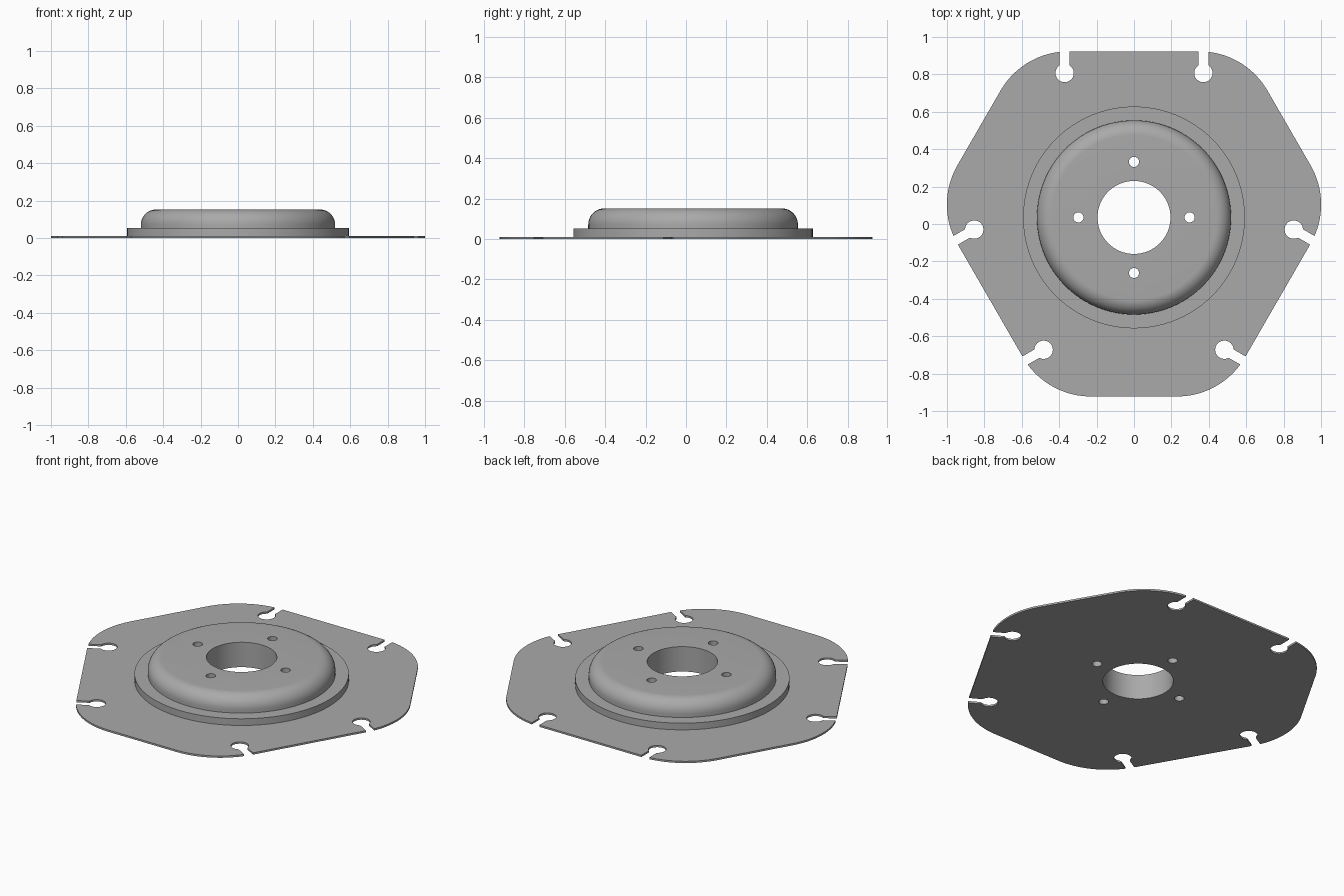
import bpy, bmesh, math
from math import pi, cos, sin, radians

if "Cube" in bpy.data.objects:
    bpy.data.objects.remove(bpy.data.objects["Cube"])

CY = 0.035             # centre of the round features
PLATE_T = 0.011
HOLE_R, BOLT_R, BOLT_D = 0.195, 0.027, 0.297

mat = bpy.data.materials.new("grey_metal")
mat.diffuse_color = (0.4, 0.4, 0.4, 1)
mat.use_nodes = True
mat.node_tree.nodes["Principled BSDF"].inputs["Base Color"].default_value = mat.diffuse_color


def arc(cx, cy, r, a0, a1, n):
    return [(cx + r * cos(a0 + (a1 - a0) * i / n), cy + r * sin(a0 + (a1 - a0) * i / n))
            for i in range(n + 1)]


def circle(cx, cy, r, n):
    return arc(cx, cy, r, 0, 2 * pi, n)[:-1]


BOLTS = [(BOLT_D * cos(k * pi / 2), BOLT_D * sin(k * pi / 2)) for k in range(4)]


# Outline: one third of the rounded hexagon, with two keyhole slots, turned three times
def outline():
    d, r, x0 = 0.888, 0.42, 0.35           # short side distance, corner radius, tangent x
    sx, hw, ky, kr = 0.371, 0.026, 0.772, 0.049  # slot centre, half width, keyhole
    half = arc(x0, d - r, r, radians(30), math.acos((sx + hw - x0) / r), 20)
    half.append((sx + hw, ky + math.sqrt(kr**2 - hw**2)))
    a = math.acos(hw / kr)
    half += arc(sx, ky, kr, a, a - 2 * pi + (pi - 2 * a), 28)[1:]
    half.append((sx - hw, d))
    third = half + [(-x, y) for x, y in reversed(half)]
    pts = []
    for k in range(3):
        c, s = cos(k * 2 * pi / 3), sin(k * 2 * pi / 3)
        pts += [(x * c - y * s, x * s + y * c) for x, y in third]
    return pts


def extruded(name, loops, z0, z1):
    """Flat filled shape; inner loops become holes."""
    cu = bpy.data.curves.new(name, 'CURVE')
    cu.dimensions, cu.fill_mode, cu.extrude = '2D', 'BOTH', (z1 - z0) / 2
    for loop in loops:
        sp = cu.splines.new('POLY')
        sp.points.add(len(loop) - 1)
        for p, (x, y) in zip(sp.points, loop):
            p.co = (x, y, 0, 1)
        sp.use_cyclic_u = True
    ob = bpy.data.objects.new(name, cu)
    bpy.context.collection.objects.link(ob)
    ob.location = (0, CY, (z0 + z1) / 2)
    bpy.ops.object.select_all(action='DESELECT')
    bpy.context.view_layer.objects.active = ob
    ob.select_set(True)
    bpy.ops.object.convert(target='MESH')
    ob = bpy.context.object
    ob.name = name
    bm = bmesh.new()
    bm.from_mesh(ob.data)
    bmesh.ops.remove_doubles(bm, verts=bm.verts, dist=1e-5)
    bmesh.ops.recalc_face_normals(bm, faces=bm.faces)
    bm.to_mesh(ob.data)
    bm.free()
    return ob


def finish(ob):
    ob.data.materials.clear()
    ob.data.materials.append(mat)
    bpy.ops.object.select_all(action='DESELECT')
    bpy.context.view_layer.objects.active = ob
    ob.select_set(True)
    bpy.ops.object.shade_smooth_by_angle(angle=radians(30))


# Mounting plate
holes = [circle(0, 0, HOLE_R, 96)] + [circle(x, y, BOLT_R, 32) for x, y in BOLTS]
finish(extruded("mounting_plate", [outline()] + holes, 0, PLATE_T))

# Stepped hub with rounded shoulder: closed profile turned around the axis
R, TOP, F = 0.519, 0.152, 0.08
profile = [(HOLE_R, PLATE_T), (0.593, PLATE_T), (0.593, 0.052), (R, 0.052)]
profile += arc(R - F, TOP - F, F, 0, pi / 2, 12) + [(HOLE_R, TOP)]
N = 96
bm = bmesh.new()
rings = [[bm.verts.new((r * cos(2 * pi * i / N), r * sin(2 * pi * i / N), z))
          for r, z in profile] for i in range(N)]
for i in range(N):
    a, b = rings[i], rings[(i + 1) % N]
    for j in range(len(profile)):
        k = (j + 1) % len(profile)
        bm.faces.new((a[j], b[j], b[k], a[k]))
bmesh.ops.recalc_face_normals(bm, faces=bm.faces)
me = bpy.data.meshes.new("hub")
bm.to_mesh(me)
bm.free()
hub = bpy.data.objects.new("hub", me)
hub.location.y = CY
bpy.context.collection.objects.link(hub)

# Bolt holes through the hub
cutter = extruded("bolt_cutter", [circle(x, y, BOLT_R, 32) for x, y in BOLTS], -0.1, 0.3)
mod = hub.modifiers.new("bolt_holes", 'BOOLEAN')
mod.operation, mod.solver, mod.object = 'DIFFERENCE', 'EXACT', cutter
bpy.context.view_layer.objects.active = hub
bpy.ops.object.modifier_apply(modifier=mod.name)
bpy.data.objects.remove(cutter)
finish(hub)
